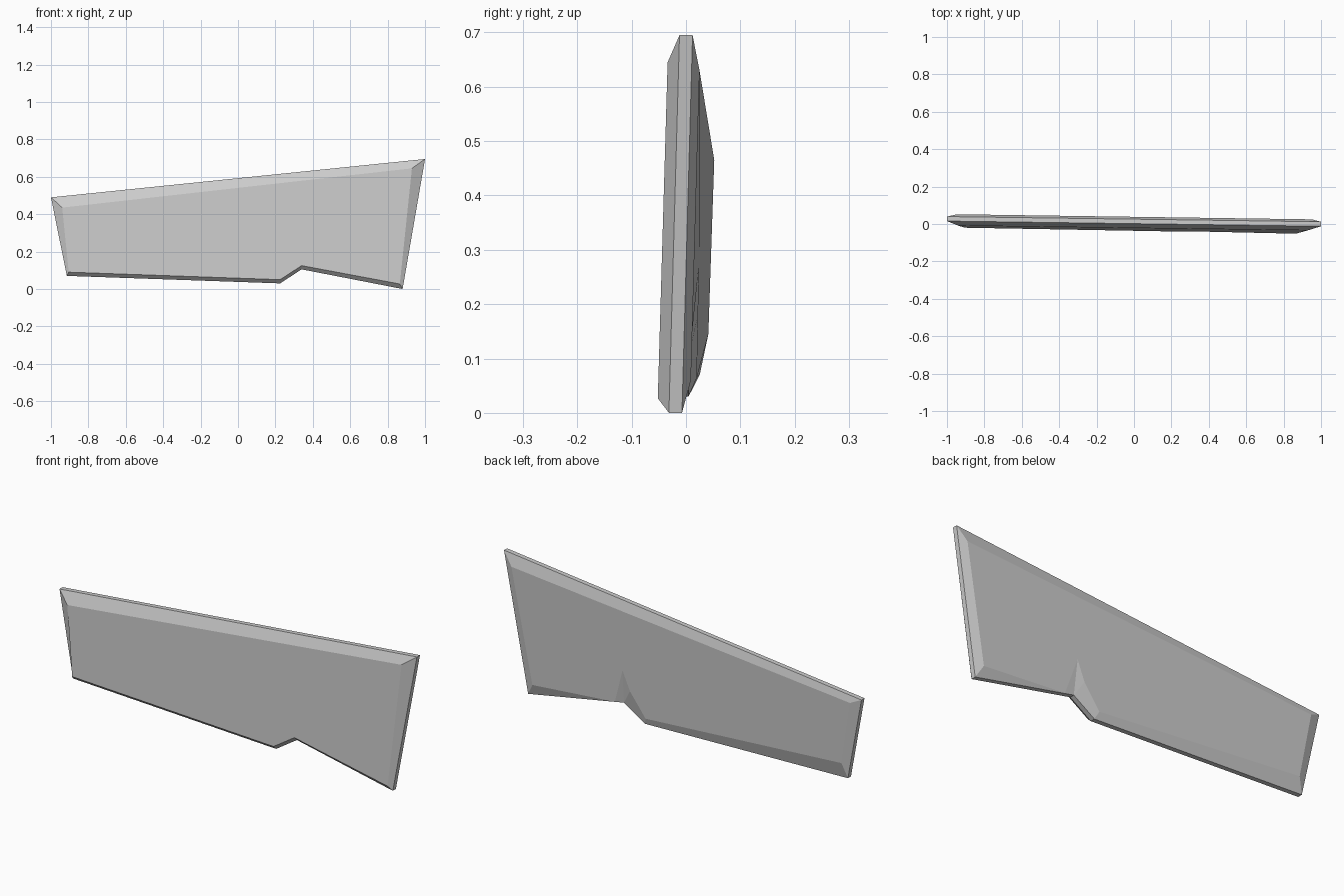
import bpy
import bmesh

cube = bpy.data.objects.get("Cube")
if cube:
    bpy.data.objects.remove(cube, do_unlink=True)

# Plain grey finish
grey = bpy.data.materials.new("plain grey")
grey.use_nodes = True
color = (0.6, 0.6, 0.6, 1)
grey.diffuse_color = color
grey.node_tree.nodes["Principled BSDF"].inputs["Base Color"].default_value = color

# Outlines as (x, z): top right, top left, bottom left, notch start, notch top, bottom right
rim = [(1, .695), (-1, .49), (-.915, .07), (.225, .03), (.34, .105), (.88, 0)]
front = [(.93, .645), (-.94, .435), (-.905, .09), (.225, .05), (.34, .125), (.865, .027)]
# The back face has a pointed groove above the notch
back = [(.95, .63), (-.945, .465), (-.89, .145), (.21, .065), (.295, .18),
        (.335, .275), (.39, .096), (.845, .06)]

bm = bmesh.new()


def loop(points, offset):
    """Place an outline on the slightly tilted panel plane, shifted in depth."""
    return [bm.verts.new((x, offset - .0045 + .031 * z - .017 * x, z)) for x, z in points]


def bridge(a, b):
    for i in range(len(a)):
        j = (i + 1) % len(a)
        bm.faces.new((a[i], a[j], b[j], b[i]))


rim_front = loop(rim, -.012)
rim_back = loop(rim, .012)
front_face = loop(front, -.0335)
back_face = loop(back, .026)
back_face[6].co.y -= .012

# Rim, front bevel and front face
bridge(rim_front, rim_back)
bridge(front_face, rim_front)
bm.faces.new(front_face)

# Back bevel, groove and back face
tr, tl, bl, start, notch, br = rim_back
b_tr, b_tl, b_bl, b_start, side, tip, foot, b_br = back_face
for face in ((tr, tl, b_tl, b_tr), (tl, bl, b_bl, b_tl), (bl, start, b_start, b_bl),
             (start, notch, side, b_start), (notch, tip, side), (notch, foot, tip),
             (notch, br, b_br, foot), (br, tr, b_tr, b_br), back_face):
    bm.faces.new(face)

bmesh.ops.recalc_face_normals(bm, faces=bm.faces)
mesh = bpy.data.meshes.new("bevelled_panel")
bm.to_mesh(mesh)
bm.free()
mesh.materials.append(grey)
panel = bpy.data.objects.new("bevelled_panel", mesh)
bpy.context.collection.objects.link(panel)
